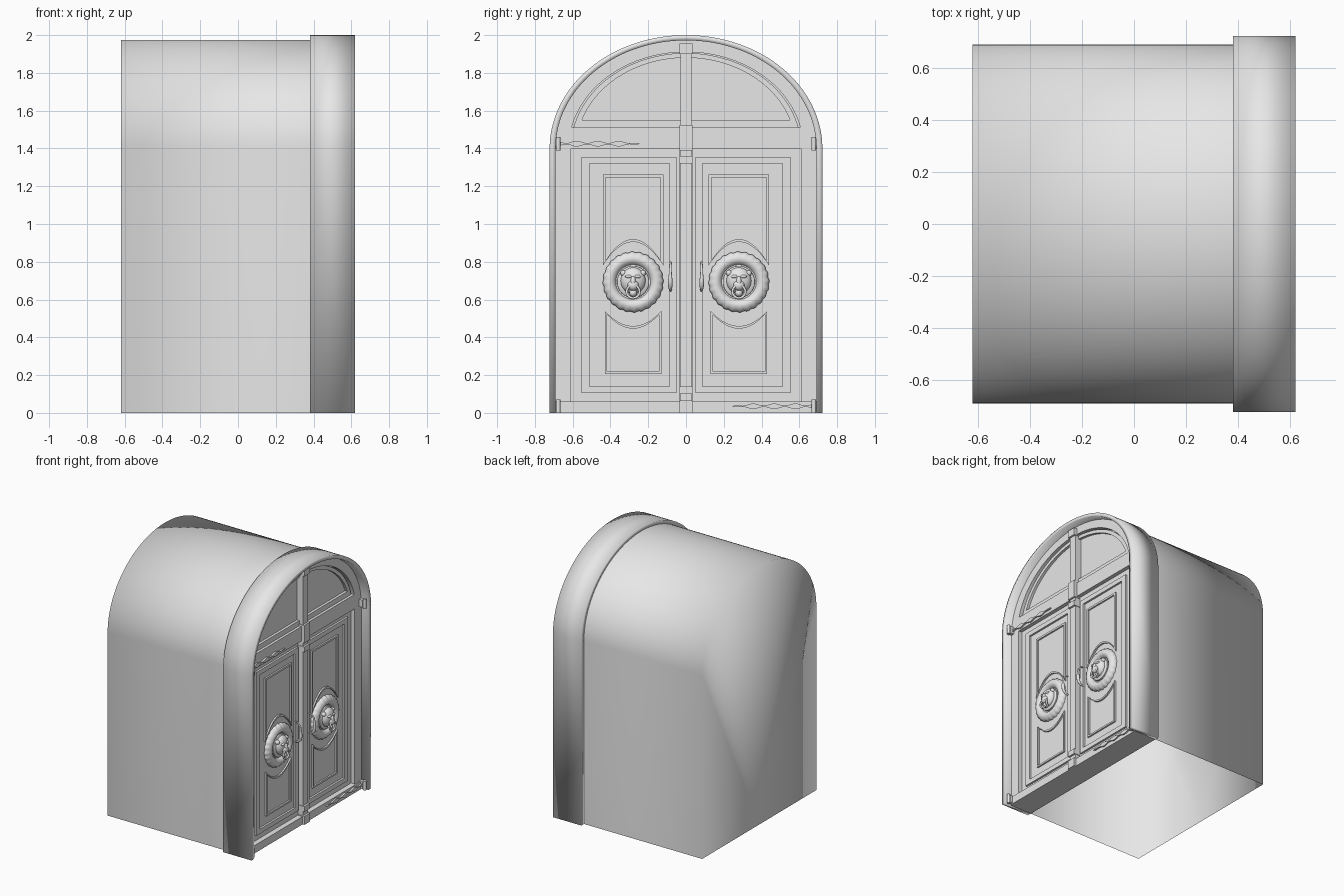
import bpy, bmesh, math

if "Cube" in bpy.data.objects:
    bpy.data.objects.remove(bpy.data.objects["Cube"])

grey = bpy.data.materials.new("stone_grey")
grey.diffuse_color = (0.8, 0.8, 0.8, 1)
grey.use_nodes = True
grey.node_tree.nodes["Principled BSDF"].inputs["Base Color"].default_value = grey.diffuse_color
SPRING = 1.40  # height where the arch starts


def finish(name, bm, smooth=None):
    bmesh.ops.recalc_face_normals(bm, faces=bm.faces[:])
    me = bpy.data.meshes.new(name)
    bm.to_mesh(me)
    bm.free()
    ob = bpy.data.objects.new(name, me)
    bpy.context.collection.objects.link(ob)
    me.materials.append(grey)
    if smooth is not None:
        bpy.ops.object.select_all(action='DESELECT')
        ob.select_set(True)
        bpy.context.view_layer.objects.active = ob
        if smooth >= 180:
            bpy.ops.object.shade_smooth()
        else:
            bpy.ops.object.shade_smooth_by_angle(angle=math.radians(smooth))
    return ob


def prism(name, pts, x0, x1, smooth=None):
    """Solid (y, z) outline pushed along x."""
    bm = bmesh.new()
    a = [bm.verts.new((x0, y, z)) for y, z in pts]
    b = [bm.verts.new((x1, y, z)) for y, z in pts]
    bm.faces.new(a)
    bm.faces.new(b)
    for i in range(len(a)):
        j = (i + 1) % len(a)
        bm.faces.new((a[i], a[j], b[j], b[i]))
    return finish(name, bm, smooth)


def band(name, outer, inner, x0, x1, closed=True, smooth=None):
    """Moulding between two matching (y, z) outlines."""
    bm = bmesh.new()
    rings = [[bm.verts.new((x, y, z)) for y, z in p]
             for p, x in ((outer, x0), (outer, x1), (inner, x1), (inner, x0))]
    n = len(outer)
    for i in range(n if closed else n - 1):
        j = (i + 1) % n
        for k in range(4):
            r, s = rings[k], rings[(k + 1) % 4]
            bm.faces.new((r[i], r[j], s[j], s[i]))
    if not closed:
        for i in (0, n - 1):
            bm.faces.new([r[i] for r in rings])
    return finish(name, bm, smooth)


def lathe(name, profile, y, z, n=48, ripple=0.0):
    """Profile of (radius, x) turned round an x-directed axis; ripple scallops the rim."""
    bm = bmesh.new()
    rings = []
    for r, x in profile:
        ring = []
        for i in range(n):
            t = 2 * math.pi * i / n
            q = r + (ripple * (i % 4 in (0, 1)) if r > 0.14 else 0)
            ring.append(bm.verts.new((x, y + q * math.cos(t), z + q * math.sin(t))))
        rings.append(ring)
    for a, b in zip(rings, rings[1:]):
        for i in range(n):
            j = (i + 1) % n
            bm.faces.new((a[i], a[j], b[j], b[i]))
    bm.faces.new(rings[0])
    bm.faces.new(rings[-1])
    return finish(name, bm, 40)


def ball(name, loc, size):
    bm = bmesh.new()
    bmesh.ops.create_uvsphere(bm, u_segments=20, v_segments=12, radius=1)
    for v in bm.verts:
        v.co = [c * s + o for c, s, o in zip(v.co, size, loc)]
    return finish(name, bm, 180)


def tube(name, pts, depth, cyclic=False):
    """Round bar through (x, y, z, thickness) points."""
    cu = bpy.data.curves.new(name, 'CURVE')
    cu.dimensions = '3D'
    cu.bevel_depth, cu.bevel_resolution, cu.use_fill_caps = depth, 3, True
    sp = cu.splines.new('POLY')
    sp.points.add(len(pts) - 1)
    for p, (x, y, z, r) in zip(sp.points, pts):
        p.co, p.radius = (x, y, z, 1), r
    sp.use_cyclic_u = cyclic
    ob = bpy.data.objects.new(name, cu)
    bpy.context.collection.objects.link(ob)
    cu.materials.append(grey)
    bpy.ops.object.select_all(action='DESELECT')
    ob.select_set(True)
    bpy.context.view_layer.objects.active = ob
    bpy.ops.object.convert(target='MESH')


def rect(y0, y1, z0, z1):
    return [(y0, z0), (y1, z0), (y1, z1), (y0, z1)]


def arc(a, b, cut=0.0, n=64):
    t0 = math.asin(cut / b)
    ts = [t0 + (math.pi - 2 * t0) * i / n for i in range(n + 1)]
    return [(a * math.cos(t), SPRING + b * math.sin(t)) for t in ts]


def arch(a, b):
    return [(a, 0)] + arc(a, b) + [(-a, 0)]


# Vault behind the door: open below, back wall fanned from the foot
bm = bmesh.new()
outline = arch(0.69, 0.575)
back = [bm.verts.new((-0.62, y, z)) for y, z in outline]
front = [bm.verts.new((0.38, y, z)) for y, z in outline]
foot = bm.verts.new((-0.62, 0, 0))
for i in range(len(back) - 1):
    bm.faces.new((back[i], back[i + 1], front[i + 1]))
    bm.faces.new((back[i], front[i + 1], front[i]))
    bm.faces.new((foot, back[i + 1], back[i]))
finish("vault", bm, 180)

# Arched surround and the slab that closes it
band("arch_frame", arch(0.722, 0.60), arch(0.69, 0.572), 0.38, 0.62, False, 180)
prism("door_slab", arch(0.69, 0.572), 0.38, 0.52)

# Jambs, lintel, sill and arch moulding
for s in (-1, 1):
    prism("jamb", rect(s * 0.61, s * 0.69, 0, SPRING), 0.50, 0.56)
prism("sill", rect(-0.69, 0.69, 0, 0.06), 0.50, 0.57)
prism("lintel", rect(-0.685, 0.685, 1.40, 1.51), 0.50, 0.56)
band("arch_moulding", arc(0.69, 0.572), arc(0.62, 0.51), 0.50, 0.56, False, 30)
band("fanlight_moulding", arc(0.61, 0.505, 0.11), arc(0.58, 0.48, 0.15), 0.50, 0.54, True, 30)

# Centre mullion with thicker blocks
prism("mullion", rect(-0.03, 0.03, 0.06, 1.955), 0.50, 0.57)
for z0, z1 in ((0, 0.065), (0.10, 0.14), (1.32, 1.36), (1.39, 1.525), (1.90, 1.955)):
    prism("mullion_block", rect(-0.035, 0.035, z0, z1), 0.50, 0.585)


def panel(c, w, flat, edge, sag):
    """Panel with one straight end and one curved end."""
    ts = [1 - 2 * i / 20 for i in range(21)]
    return [(c - w, flat), (c + w, flat)] + [(c + w * t, edge + sag * (1 - t * t)) for t in ts]


for s in (-1, 1):
    c = s * 0.28
    # Leaf with nested mouldings
    prism("door_leaf", rect(s * 0.035, s * 0.61, 0.06, 1.40), 0.50, 0.53)
    band("leaf_moulding", rect(s * 0.553, s * 0.05, 0.105, 1.355),
         rect(s * 0.51, s * 0.087, 0.14, 1.32), 0.52, 0.545)
    band("upper_panel", panel(c, 0.16, 1.262, 0.78, 0.125),
         panel(c, 0.145, 1.247, 0.808, 0.112), 0.52, 0.542)
    band("lower_panel", panel(c, 0.15, 0.205, 0.54, -0.08),
         panel(c, 0.137, 0.218, 0.52, -0.074), 0.52, 0.542)

    # Round boss with scalloped rim
    lathe("boss", [(0.157, 0.52), (0.157, 0.542), (0.148, 0.555), (0.132, 0.567), (0.115, 0.567),
                   (0.10, 0.558), (0.092, 0.545), (0.085, 0.545), (0.084, 0.555),
                   (0.074, 0.562), (0.03, 0.564)], c, 0.693, 96, 0.004)
    # Animal mask holding a knocker ring
    ball("mask_head", (0.562, c, 0.70), (0.04, 0.066, 0.07))
    ball("mask_muzzle", (0.592, c, 0.675), (0.025, 0.03, 0.028))
    ball("mask_nose", (0.60, c, 0.695), (0.016, 0.014, 0.028))
    ball("mask_chin", (0.585, c, 0.635), (0.02, 0.02, 0.02))
    for e in (-1, 1):
        ball("mask_ear", (0.565, c + e * 0.052, 0.74), (0.018, 0.016, 0.016))
        ball("mask_brow", (0.593, c + e * 0.024, 0.722), (0.012, 0.018, 0.009))
    ring = [2 * math.pi * i / 24 for i in range(24)]
    tube("knocker_ring", [(0.605, c + 0.034 * math.cos(t), 0.642 + 0.034 * math.sin(t), 1)
                          for t in ring], 0.007, True)

    # Pull handle
    y = s * 0.083
    tube("handle", [(0.53, y, 0.80, 0.6), (0.565, y, 0.795, 0.6), (0.585, y, 0.77, 0.7),
                    (0.59, y, 0.735, 0.9), (0.59, y, 0.70, 1.3), (0.585, y, 0.67, 1.3),
                    (0.565, y, 0.65, 0.8), (0.53, y, 0.645, 0.6)], 0.009)

    # Hinge knuckles at head and foot
    for z in (0.035, 1.425):
        prism("hinge_plate", rect(s * 0.664, s * 0.69, z - 0.028, z + 0.028), 0.55, 0.59)
        tube("hinge_pin", [(0.598, s * 0.677, z - 0.035, 1), (0.598, s * 0.677, z + 0.035, 1)], 0.012)

# Wavy strap hinges tapering to a point
for s, z, x in ((-1, 1.425, 0.56), (1, 0.035, 0.57)):
    ts = [i / 40 for i in range(41)]
    half = [0.009 + 0.006 * math.cos(t * 8 * math.pi) for t in ts]
    half = [h * min(1, (1.02 - t) * 6) for h, t in zip(half, ts)]
    ys = [s * (0.69 - 0.445 * t) for t in ts]
    top = [(y, z + h) for y, h in zip(ys, half)]
    low = [(y, z - h) for y, h in zip(ys, half)]
    prism("strap_hinge", top + low[::-1], x - 0.01, x + 0.012)
